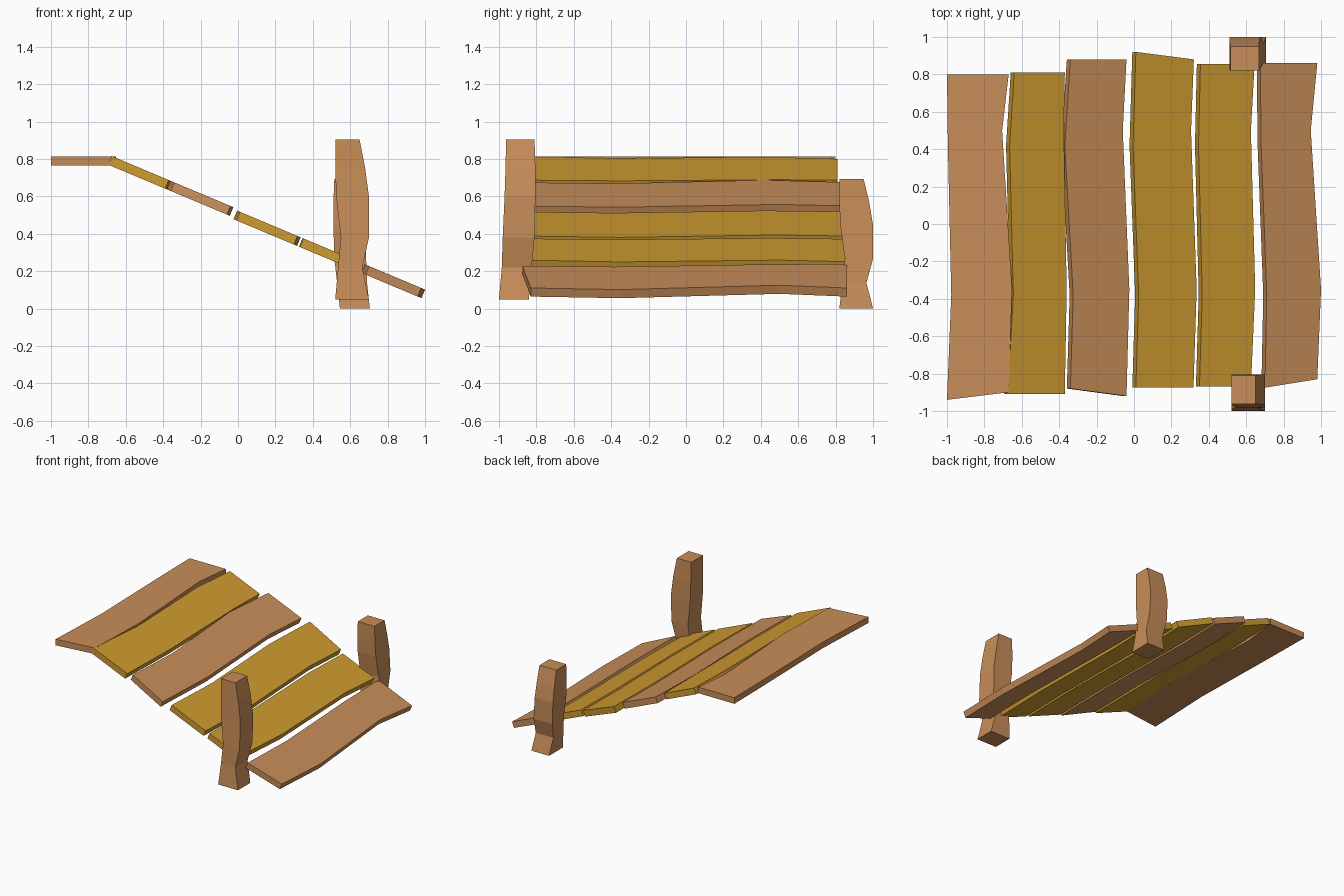
import bpy, bmesh

if "Cube" in bpy.data.objects:
    bpy.data.objects.remove(bpy.data.objects["Cube"])

def material(name, rgb):
    m = bpy.data.materials.new(name)
    m.diffuse_color = (*rgb, 1)
    m.use_nodes = True
    m.node_tree.nodes["Principled BSDF"].inputs["Base Color"].default_value = m.diffuse_color
    return m

BROWN = material("brown wood", (0.58, 0.27, 0.10))
GOLD = material("golden wood", (0.62, 0.33, 0.03))

def loft(name, rings, mat):
    """Skin a row of four-cornered rings and cap both ends."""
    bm = bmesh.new()
    rows = [[bm.verts.new(p) for p in ring] for ring in rings]
    for a, b in zip(rows, rows[1:]):
        for i in range(4):
            j = (i + 1) % 4
            bm.faces.new((a[i], a[j], b[j], b[i]))
    bm.faces.new(rows[0])
    bm.faces.new(rows[-1])
    bmesh.ops.recalc_face_normals(bm, faces=bm.faces)
    me = bpy.data.meshes.new(name)
    bm.to_mesh(me)
    bm.free()
    me.materials.append(mat)
    bpy.context.collection.objects.link(bpy.data.objects.new(name, me))

def plank(name, left, right, mat, height, drop):
    """left/right: top edge x at four stations, then the two end y values."""
    rings = []
    for i in range(4):
        yl = (left[4], 0.42, -0.38, left[5])[i]
        yr = (right[4], 0.50, -0.35, right[5])[i]
        tl = (left[i], yl, height(left[i]))
        tr = (right[i], yr, height(right[i]))
        under = [(p[0] + drop[0], p[1], p[2] + drop[1]) for p in (tr, tl)]
        rings.append([tl, tr, *under])
    loft(name, rings, mat)

# Level plank at the top
plank("top_plank", (-1, -0.995, -0.977, -1, 0.80, -0.94),
      (-0.67, -0.705, -0.652, -0.67, 0.80, -0.90), BROWN,
      lambda x: 0.814, (0, -0.05))

# Five planks down the slope
slope_planks = [
    ((-0.64, -0.665, -0.645, -0.675, 0.81, -0.91), (-0.37, -0.375, -0.36, -0.37, 0.81, -0.91), GOLD, 0.01),
    ((-0.34, -0.37, -0.325, -0.34, 0.88, -0.88), (-0.04, -0.06, -0.025, -0.04, 0.88, -0.92), BROWN, 0.01),
    ((0.01, -0.005, 0.025, 0.01, 0.92, -0.875), (0.32, 0.305, 0.335, 0.318, 0.88, -0.875), GOLD, 0.0),
    ((0.355, 0.345, 0.365, 0.35, 0.855, -0.87), (0.645, 0.625, 0.648, 0.625, 0.855, -0.87), GOLD, 0.0),
    ((0.675, 0.68, 0.71, 0.70, 0.86, -0.875), (0.98, 0.945, 1.0, 0.98, 0.86, -0.83), BROWN, 0.0),
]
for n, (left, right, mat, lift) in enumerate(slope_planks, 1):
    plank(f"slope_plank_{n}", left, right, mat,
          lambda x, lift=lift: 0.522 + lift - 0.42 * x, (-0.019, -0.046))

# Crooked front post: z, x range, y range at each level
levels = [
    (0.05, 0.52, 0.70, -1.0, -0.84),
    (0.22, 0.535, 0.665, -0.985, -0.825),
    (0.38, 0.55, 0.70, -0.98, -0.81),
    (0.60, 0.525, 0.70, -0.97, -0.805),
    (0.75, 0.52, 0.68, -0.965, -0.805),
    (0.905, 0.52, 0.65, -0.962, -0.81),
]
front = [[(a, c, z), (b, c, z), (b, d, z), (a, d, z)] for z, a, b, c, d in levels]
loft("front_post", front, BROWN)

# Back post: the same shape turned a quarter turn and shortened
back = [[(-y - 0.295, x + 0.30, (z - 0.05) * 0.81) for x, y, z in ring] for ring in front]
loft("back_post", back, BROWN)
